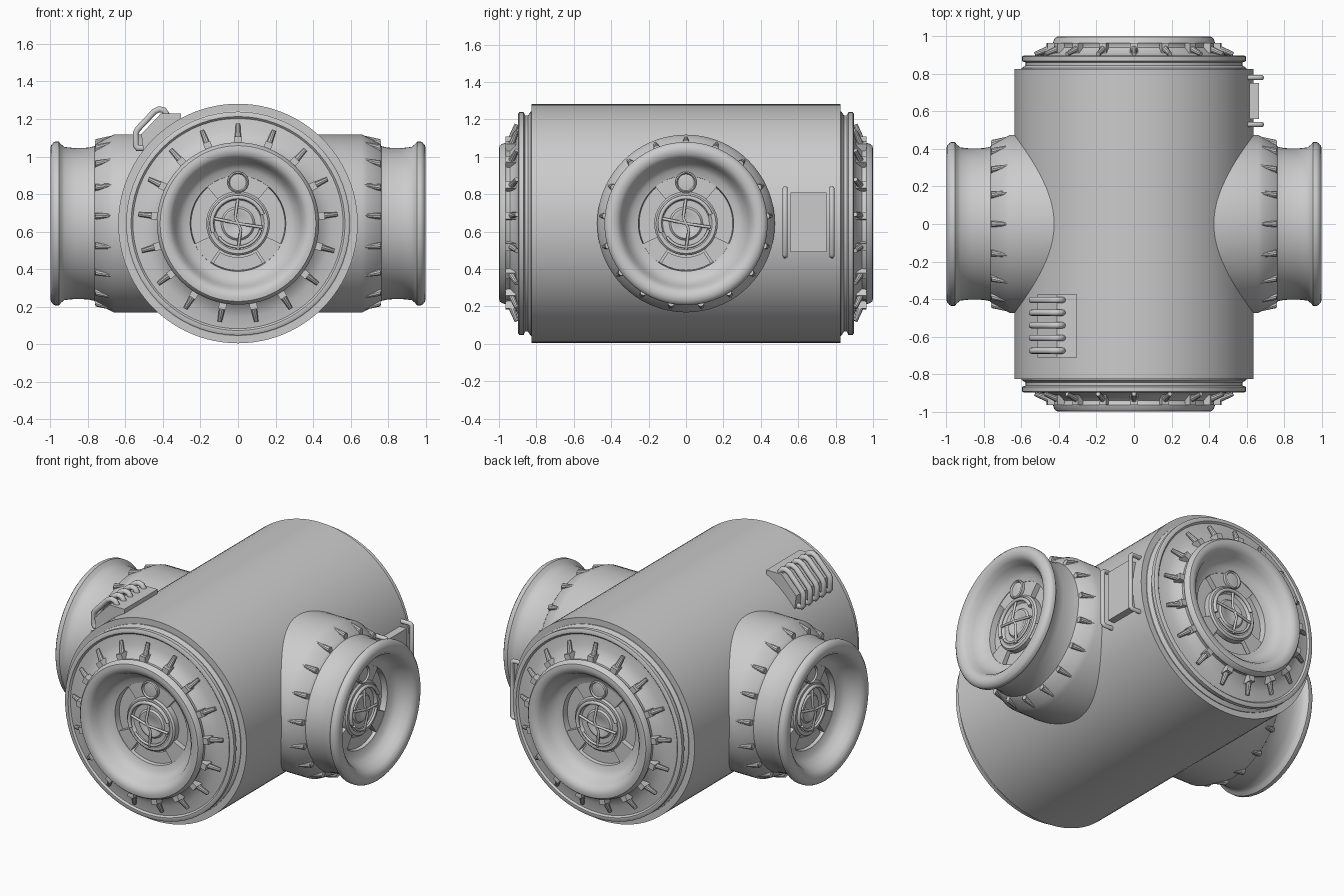
import bpy, bmesh
from math import sin, cos, pi, radians
from mathutils import Matrix, Vector

if "Cube" in bpy.data.objects:
    bpy.data.objects.remove(bpy.data.objects["Cube"])

CZ = 0.643   # height of both tube axes
UP = Vector((0, 0, 1))


def frame(direction):
    """Local z points out of the port, local y is up."""
    d = Vector(direction)
    m = Matrix((UP.cross(d), UP, d)).transposed().to_4x4()
    m.translation = (0, 0, CZ)
    return m


def finish(name, bm, m=Matrix()):
    bmesh.ops.recalc_face_normals(bm, faces=bm.faces)
    me = bpy.data.meshes.new(name)
    bm.to_mesh(me)
    bm.free()
    ob = bpy.data.objects.new(name, me)
    ob.matrix_world = m
    bpy.context.collection.objects.link(ob)
    return ob


def lathe(name, profile, m, n=72):
    bm = bmesh.new()
    vs = [bm.verts.new((r, 0, d)) for r, d in profile]
    es = [bm.edges.new(p) for p in zip(vs, vs[1:])]
    bmesh.ops.spin(bm, geom=vs + es, axis=(0, 0, 1), cent=(0, 0, 0),
                   angle=2 * pi, steps=n, use_duplicate=False)
    bmesh.ops.remove_doubles(bm, verts=bm.verts, dist=1e-5)
    return finish(name, bm, m)


def prism(bm, pts, lo, hi):
    """Extrude an outline from lo to hi along z."""
    f = bm.faces.new([bm.verts.new((x, y, lo)) for x, y in pts])
    g = bmesh.ops.extrude_face_region(bm, geom=[f])["geom"]
    bmesh.ops.translate(bm, vec=(0, 0, hi - lo),
                        verts=[v for v in g if isinstance(v, bmesh.types.BMVert)])


def arc(r, a0, a1, n=16):
    return [(r * cos(radians(a0 + (a1 - a0) * i / n)),
             r * sin(radians(a0 + (a1 - a0) * i / n))) for i in range(n + 1)]


def tube(name, pts, r, m=Matrix(), cyclic=False):
    cu = bpy.data.curves.new(name, 'CURVE')
    cu.dimensions = '3D'
    cu.bevel_depth, cu.bevel_resolution, cu.use_fill_caps = r, 3, True
    sp = cu.splines.new('POLY')
    sp.points.add(len(pts) - 1)
    for p, co in zip(sp.points, pts):
        p.co = (*co, 1)
    sp.use_cyclic_u = cyclic
    ob = bpy.data.objects.new(name, cu)
    ob.matrix_world = m
    bpy.context.collection.objects.link(ob)


def studs(name, m, box, pin):
    """17 studs round a port: a block plus a tapered pin, given in (radius, depth)."""
    bm = bmesh.new()
    for i in range(17):
        rot = Matrix.Rotation(pi / 2 + 2 * pi * i / 17, 4, 'Z')
        if box:
            r0, r1, d0, d1, w = box
            bmesh.ops.create_cube(bm, size=1, matrix=rot @ Matrix.Translation(
                ((r0 + r1) / 2, 0, (d0 + d1) / 2)) @ Matrix.Diagonal((r1 - r0, w, d1 - d0, 1)))
        a, b = Vector((pin[0], 0, pin[1])), Vector((pin[2], 0, pin[3]))
        q = (b - a).to_track_quat('Z', 'Y').to_matrix().to_4x4()
        bmesh.ops.create_cone(bm, cap_ends=True, segments=10, radius1=pin[4], radius2=pin[5],
                              depth=(b - a).length,
                              matrix=rot @ Matrix.Translation((a + b) / 2) @ q)
    finish(name, bm, m)


def port_face(tag, m):
    """Spoked plate, knob, handwheel and cross bars inside a port."""
    bm = bmesh.new()
    for a0, a1 in ((50, 130), (205, 235), (305, 335)):
        prism(bm, arc(0.255, a0, a1) + arc(0.15, a1, a0), 0.835, 0.872)
    finish(tag + "_spokes", bm, m)
    bm = bmesh.new()
    prism(bm, arc(0.25, 238, 302) + arc(0.18, 302, 238), 0.835, 0.855)
    finish(tag + "_lower_panel", bm, m)
    lathe(tag + "_hub", [(0.17, 0.83), (0.17, 0.875), (0.16, 0.885), (0.14, 0.885),
                         (0.125, 0.87), (0.09, 0.87), (0.08, 0.88), (0.06, 0.88),
                         (0.04, 0.87), (0, 0.87)], m, 40)
    up = m @ Matrix.Translation((0, 0.22, 0))
    lathe(tag + "_knob", [(0.057, 0.85), (0.057, 0.89), (0.05, 0.895), (0.044, 0.885),
                          (0, 0.89)], up, 28)
    tube(tag + "_wheel_arc", [(x, y, 0.895) for x, y in arc(0.14, 20, 200, 24)], 0.011, m)
    tube(tag + "_lower_arc", [(x, y, 0.892) for x, y in arc(0.125, 215, 345, 20)], 0.008, m)
    tube(tag + "_cross_bar", [(-0.14, 0.03, 0.89), (0, 0, 0.905), (0.13, -0.02, 0.89)], 0.008, m)
    tube(tag + "_upright_bar", [(0, 0.14, 0.89), (-0.015, 0.03, 0.905),
                                (0.015, -0.03, 0.905), (0, -0.14, 0.89)], 0.008, m)


# Main tube along y
lathe("main_tube", [(0.55, -0.825), (0.638, -0.825), (0.638, 0.825), (0.55, 0.825)],
      frame((0, -1, 0)), 96)

# Shared lip and bowl of every port
bowl = [(0.43, 0.985), (0.415, 0.997), (0.395, 1.0), (0.37, 0.995), (0.35, 0.975),
        (0.335, 0.94), (0.315, 0.905), (0.29, 0.885), (0.255, 0.875), (0.25, 0.838), (0, 0.838)]
end_ring = [(0.60, 0.80), (0.60, 0.83), (0.578, 0.845), (0.578, 0.86), (0.596, 0.868),
            (0.596, 0.892), (0.585, 0.898), (0.57, 0.898), (0.56, 0.888), (0.50, 0.895),
            (0.455, 0.912), (0.425, 0.94), (0.425, 0.955), (0.432, 0.965)]
side_neck = [(0.475, 0.2), (0.475, 0.66), (0.46, 0.69), (0.425, 0.755), (0.412, 0.765),
             (0.404, 0.80), (0.402, 0.87), (0.408, 0.925), (0.42, 0.94), (0.436, 0.955),
             (0.436, 0.975)]

# Big end ports front and back, necked ports left and right
for tag, d in (("front_port", (0, -1, 0)), ("back_port", (0, 1, 0))):
    m = frame(d)
    lathe(tag, end_ring + [(0.425, 0.985)] + bowl[1:], m)
    studs(tag + "_studs", m, (0.42, 0.465, 0.91, 0.965, 0.04), (0.45, 0.935, 0.53, 0.905, 0.018, 0.012))
    port_face(tag, m)
for tag, d in (("right_port", (1, 0, 0)), ("left_port", (-1, 0, 0))):
    m = frame(d)
    lathe(tag, side_neck + bowl, m)
    studs(tag + "_studs", m, (0.41, 0.44, 0.70, 0.762, 0.03), (0.466, 0.65, 0.432, 0.755, 0.007, 0.018))
    port_face(tag, m)

# Vent block with five bent bars, upper left near the front
to_y = Matrix.Rotation(pi / 2, 4, 'X')      # local (x, y, z) -> world (x, z up, -y)
bm = bmesh.new()
prism(bm, [(-0.305, 1.15), (-0.305, 1.23), (-0.41, 1.23), (-0.515, 1.12), (-0.50, 1.0)], 0.375, 0.71)
finish("vent_block", bm, to_y)
for i in range(5):
    y = -0.405 - 0.0675 * i
    tube("vent_bar", [(x, y, z) for x, z in (
        (-0.50, 1.045), (-0.535, 1.045), (-0.545, 1.06), (-0.545, 1.125), (-0.535, 1.145),
        (-0.445, 1.24), (-0.42, 1.252), (-0.395, 1.247), (-0.38, 1.225), (-0.38, 1.19))], 0.017)

# Access plate with two upright handles, right side near the back
bm = bmesh.new()
bmesh.ops.create_cube(bm, size=1, matrix=Matrix.Translation((0.63, 0.655, 0.65))
                      @ Matrix.Diagonal((0.07, 0.19, 0.32, 1)))
finish("access_plate", bm)
for y in (0.53, 0.78):
    tube("access_handle", [(x, y, z) for x, z in (
        (0.59, 0.47), (0.67, 0.47), (0.68, 0.48), (0.68, 0.82), (0.67, 0.83), (0.59, 0.83))], 0.014)

# Smooth shading with crisp edges
for ob in bpy.context.collection.objects:
    if ob.type == 'MESH':
        ob.select_set(True)
        bpy.context.view_layer.objects.active = ob
bpy.ops.object.shade_smooth_by_angle(angle=radians(35))
